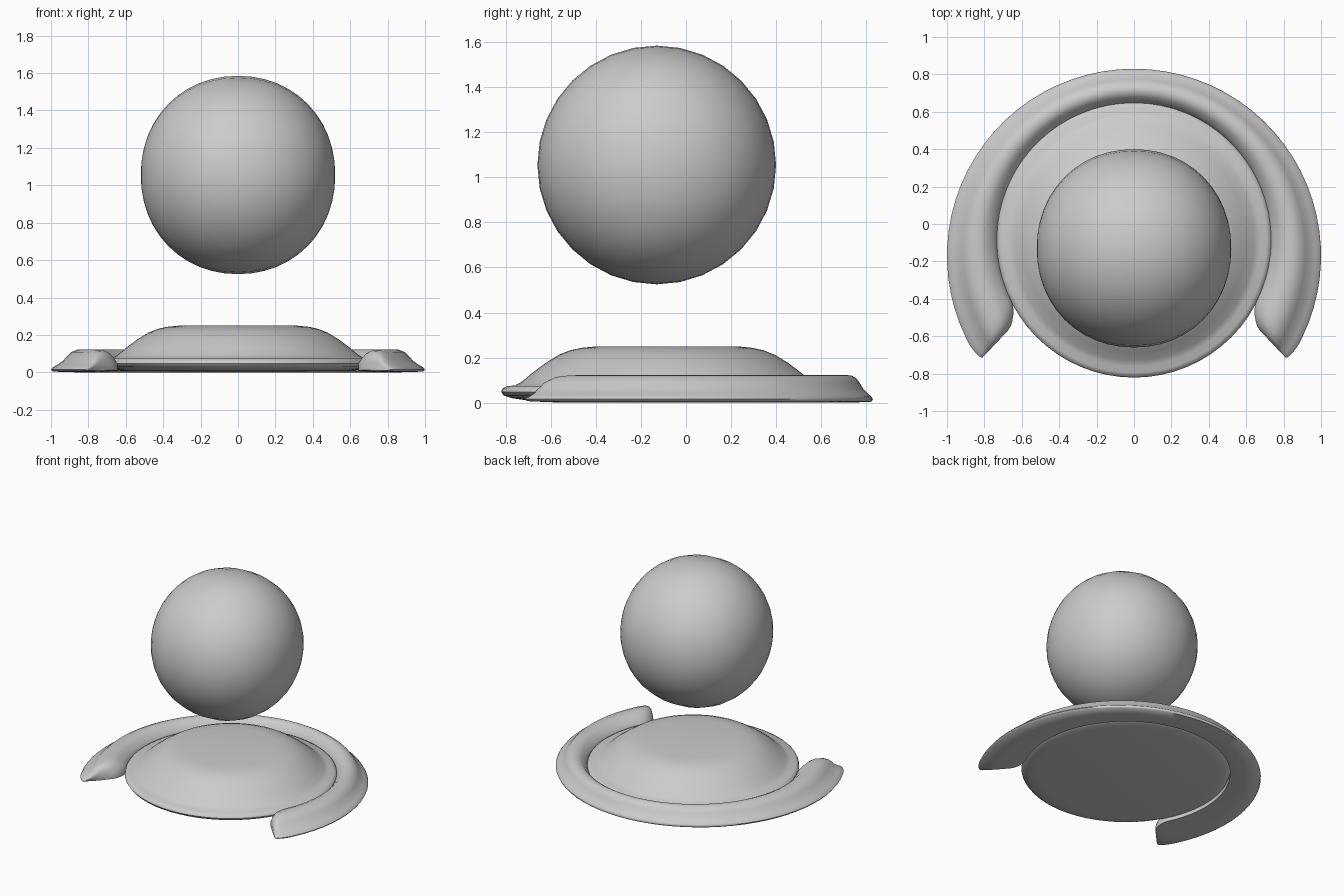
import bpy, bmesh
from math import sin, cos, pi, radians
from mathutils import Vector

if "Cube" in bpy.data.objects:
    bpy.data.objects.remove(bpy.data.objects["Cube"])


def finish(bm, name, angle=50):
    bmesh.ops.recalc_face_normals(bm, faces=bm.faces)
    mesh = bpy.data.meshes.new(name)
    bm.to_mesh(mesh)
    bm.free()
    ob = bpy.data.objects.new(name, mesh)
    bpy.context.collection.objects.link(ob)
    bpy.ops.object.select_all(action='DESELECT')
    ob.select_set(True)
    bpy.context.view_layer.objects.active = ob
    bpy.ops.object.shade_smooth_by_angle(angle=radians(angle))
    return ob


def lathe(name, profile, place, steps):
    """Spin (radius, height) points; place(radius, angle, height) gives the position."""
    bm = bmesh.new()
    rings = []
    for r, h in profile:
        n = 1 if r < 1e-5 else steps
        rings.append([bm.verts.new(place(r, 2 * pi * i / steps, h)) for i in range(n)])
    for a, b in zip(rings, rings[1:]):
        for i in range(steps):
            quad = [a[i % len(a)], a[(i + 1) % len(a)], b[(i + 1) % len(b)], b[i % len(b)]]
            bm.faces.new(list(dict.fromkeys(quad)))
    return finish(bm, name)


# Floating ball, spun around the x axis with slightly squared shoulders
ball_profile = []
for i in range(25):
    t = pi * i / 24
    s, c = max(sin(t), 0), cos(t)
    ball_profile.append((0.53 * s ** 0.96 if 0 < i < 24 else 0,
                         0.52 * abs(c) ** 0.96 * (1 if c > 0 else -1)))
lathe("ball", ball_profile,
      lambda r, a, h: (h, -0.13 + r * cos(a), 1.055 + r * sin(a)), 32)

# Low domed dish with a rolled rim
dish_profile = [(0, .25), (.32, .249), (.38, .243), (.43, .232), (.48, .212), (.54, .175),
                (.60, .13), (.645, .092), (.675, .076), (.71, .073), (.73, .063),
                (.736, .048), (.725, .032), (.69, .02), (.63, .011), (0, .01)]
lathe("dish", dish_profile,
      lambda r, a, h: (r * cos(a), -0.085 + r * sin(a), h), 64)

# Horseshoe band: section as (fraction from inner to outer edge, height)
section = [(0, .008), (0, .05), (.08, .078), (.2, .107), (.33, .122), (.48, .121), (.6, .108),
           (.69, .085), (.77, .06), (.89, .038), (.97, .026), (1, .015), (.97, .004), (.5, 0)]

# Rounded tip stations: angle, inner limit, outer limit, height factor
tip = [(-34.2, .30, .92, .35), (-33.8, .23, .945, .6), (-32.8, .16, .965, .8),
       (-31, .08, .985, .93), (-28.5, .02, 1, .98)]
body = [(-26 + 232 * i / 48, 0, 1, 1) for i in range(49)]
stations = tip + body + [(180 - a, lo, hi, k) for a, lo, hi, k in reversed(tip)]

bm = bmesh.new()
loops = []
for deg, lo, hi, k in stations:
    d = Vector((cos(radians(deg)), sin(radians(deg)), 0))
    inner = Vector((0, -0.085, 0)) + d * 0.73
    outer = Vector((0, -0.17, 0)) + d * 1.0
    loop = []
    for t, z in section:
        p = inner.lerp(outer, lo + (hi - lo) * t)
        p.z = z * k + 0.015 * (1 - k)
        loop.append(bm.verts.new(p))
    loops.append(loop)
n = len(section)
for a, b in zip(loops, loops[1:]):
    for i in range(n):
        bm.faces.new((a[i], a[(i + 1) % n], b[(i + 1) % n], b[i]))
bm.faces.new(loops[0])
bm.faces.new(loops[-1])
finish(bm, "horseshoe_band", 60)
